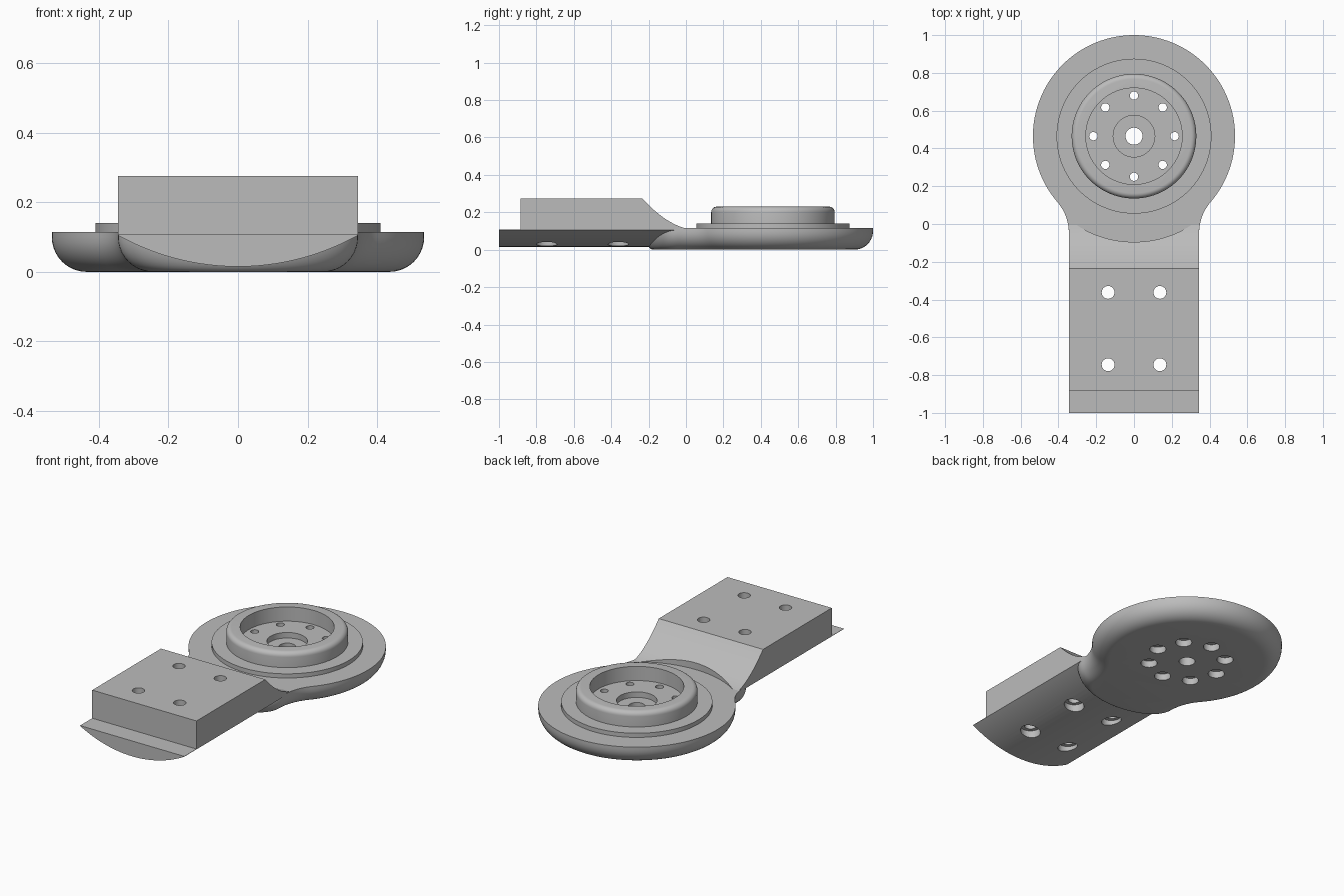
import bpy, bmesh
from math import sin, cos, pi, atan2, hypot, sqrt

cube = bpy.data.objects.get("Cube")
if cube:
    bpy.data.objects.remove(cube)

grey = bpy.data.materials.new("plain grey")
grey.use_nodes = True
grey.diffuse_color = (0.5, 0.5, 0.5, 1)
grey.node_tree.nodes["Principled BSDF"].inputs["Base Color"].default_value = (0.5, 0.5, 0.5, 1)

HUB_Y, HUB_R = 0.465, 0.535
ARM_W, FILLET = 0.345, 0.25


def finish(name, bm):
    bmesh.ops.recalc_face_normals(bm, faces=bm.faces)
    mesh = bpy.data.meshes.new(name)
    bm.to_mesh(mesh)
    bm.free()
    mesh.materials.append(grey)
    obj = bpy.data.objects.new(name, mesh)
    bpy.context.collection.objects.link(obj)
    return obj


def loft(name, loops):
    """Closed solid through rings that have equal point counts."""
    bm = bmesh.new()
    rings = [[bm.verts.new(p) for p in loop] for loop in loops]
    n = len(rings[0])
    for a, b in zip(rings, rings[1:]):
        for i in range(n):
            j = (i + 1) % n
            bm.faces.new((a[i], a[j], b[j], b[i]))
    bm.faces.new(rings[0][::-1])
    bm.faces.new(rings[-1])
    return finish(name, bm)


def turned(name, profile, x, y, steps=32):
    """Solid of revolution from (radius, z) points."""
    return loft(name, [[(x + r * cos(2 * pi * i / steps), y + r * sin(2 * pi * i / steps), z)
                        for i in range(steps)] for r, z in profile])


def combine(obj, other, operation):
    mod = obj.modifiers.new("combine", "BOOLEAN")
    mod.operation, mod.object, mod.solver = operation, other, "EXACT"
    bpy.context.view_layer.objects.active = obj
    bpy.ops.object.modifier_apply(modifier=mod.name)
    bpy.data.objects.remove(other)


def stepped_hole(x, y, wide, narrow, depth):
    """Through hole with a wider counterbore from below."""
    return turned("hole_cutter", [(wide, -0.1), (wide, depth), (narrow, depth), (narrow, 0.5)], x, y)


# Outline of disc and neck, inset by d; arc centres stay fixed
def outline(d, z):
    cx = ARM_W + FILLET
    drop = sqrt((HUB_R + FILLET) ** 2 - cx ** 2)
    cy = HUB_Y - drop
    tangent = atan2(drop, cx)
    half = []
    for i in range(17):      # rounded nose under the arm
        t = pi / 2 * i / 16
        half.append(((ARM_W - d) * sin(t), cy - (0.17 - d * 0.4) * cos(t)))
    for i in range(1, 13):   # concave side fillet
        t = pi - tangent * i / 12
        half.append((cx + (FILLET + d) * cos(t), cy + (FILLET + d) * sin(t)))
    for i in range(1, 49):   # disc rim
        t = -tangent + (pi / 2 + tangent) * i / 48
        half.append(((HUB_R - d) * cos(t), HUB_Y + (HUB_R - d) * sin(t)))
    half[0] = (0, half[0][1])
    half[-1] = (0, half[-1][1])
    return [(x, y, z) for x, y in half] + [(-x, y, z) for x, y in half[-2:0:-1]]


# Round base with a rolled lower edge
layers = []
for k in range(11):
    t = pi / 2 * k / 10
    layers.append(outline(0.1 * (1 - sin(t)), 0.1 * (1 - cos(t))))
layers.append(outline(0, 0.115))
base = loft("disc_base", layers)

# Raised step and collar with a rounded top edge
collar = [(0.41, 0.05), (0.41, 0.14), (0.33, 0.14)]
for k in range(7):
    t = pi / 2 * k / 6
    collar.append((0.302 + 0.028 * cos(t), 0.202 + 0.028 * sin(t)))
combine(base, turned("collar", collar, 0, HUB_Y, 96), "UNION")

# Recess, centre pocket and bore
combine(base, turned("recess_cutter", [(0.045, -0.1), (0.045, 0.112), (0.11, 0.112), (0.11, 0.145),
                                       (0.255, 0.145), (0.255, 0.4)], 0, HUB_Y, 96), "DIFFERENCE")

# Ring of counterbored bolt holes
for i in range(8):
    a = pi * i / 4
    combine(base, stepped_hole(0.215 * cos(a), HUB_Y + 0.215 * sin(a), 0.046, 0.022, 0.04), "DIFFERENCE")

# Arm: side profile with tongue, block and concave ramp
side = [(-1, -0.05), (-1, 0.107), (-0.885, 0.107), (-0.885, 0.275)]
for k in range(17):
    t = k / 16
    side.append((-0.235 + 0.295 * t, 0.105 + 0.17 * (1 - t) ** 1.9))
side.append((0.06, -0.05))
arm = loft("arm", [[(x, y, z) for y, z in side] for x in (-ARM_W, ARM_W)])

# Curved underside
belly_r = 0.706
belly = loft("belly_cutter", [[(belly_r * sin(2 * pi * i / 160), y, 0.015 + belly_r * (1 - cos(2 * pi * i / 160)))
                               for i in range(160)] for y in (-1.2, 0.3)])
combine(arm, belly, "INTERSECT")

# Clearance around the disc
combine(arm, turned("clearance_cutter", [(0.56, 0.11), (0.56, 0.5)], 0, HUB_Y, 128), "DIFFERENCE")

# Four counterbored mounting holes
for x in (-0.137, 0.137):
    for y in (-0.745, -0.362):
        combine(arm, stepped_hole(x, y, 0.056, 0.034, 0.065), "DIFFERENCE")

# Smooth curved surfaces, keep edges crisp
for obj in (base, arm):
    bpy.ops.object.select_all(action="DESELECT")
    obj.select_set(True)
    bpy.context.view_layer.objects.active = obj
    bpy.ops.object.shade_smooth_by_angle(angle=pi / 6)
